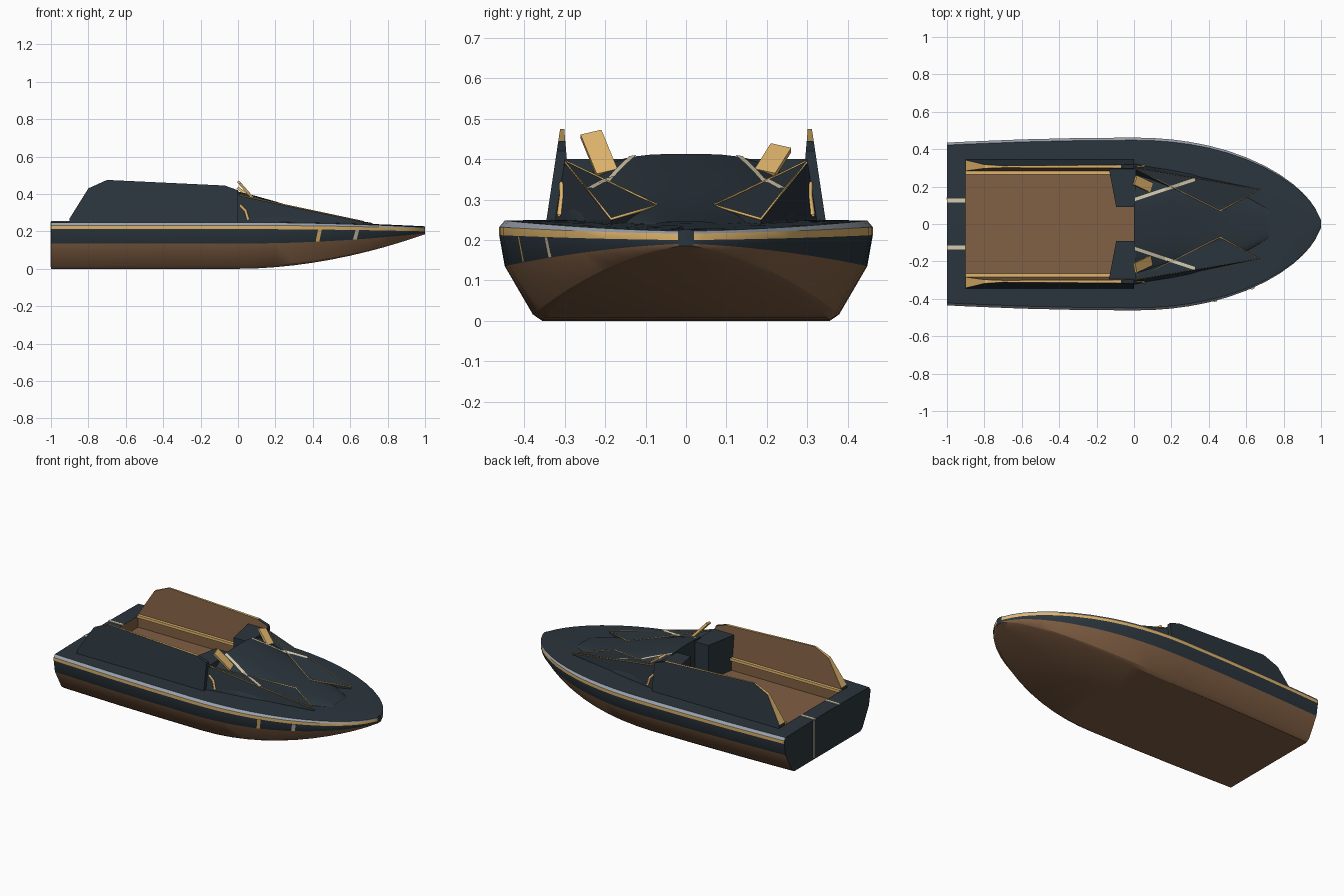
import bpy, bmesh
from mathutils import Vector, Matrix

cube = bpy.data.objects.get("Cube")
if cube:
    bpy.data.objects.remove(cube)


def material(name, r, g, b):
    m = bpy.data.materials.new(name)
    m.use_nodes = True
    m.diffuse_color = (r, g, b, 1)
    m.node_tree.nodes["Principled BSDF"].inputs["Base Color"].default_value = (r, g, b, 1)
    return m


NAVY = material("dark navy", .024, .036, .047)
BROWN = material("wood brown", .22, .115, .058)
GOLD = material("gold trim", .74, .46, .15)
GREY = material("pale grey", .32, .36, .42)
CREAM = material("cream", .68, .60, .43)


def build(name, verts, faces, mats, index=None, smooth=False, fix=True):
    """Mesh object from points and faces; index gives each face its colour."""
    me = bpy.data.meshes.new(name)
    me.from_pydata([tuple(v) for v in verts], [], faces)
    for m in mats:
        me.materials.append(m)
    if index:
        for p, i in zip(me.polygons, index):
            p.material_index = i
    if fix:
        bm = bmesh.new()
        bm.from_mesh(me)
        bmesh.ops.recalc_face_normals(bm, faces=bm.faces)
        bm.to_mesh(me)
        bm.free()
    ob = bpy.data.objects.new(name, me)
    bpy.context.collection.objects.link(ob)
    if smooth:
        bpy.ops.object.select_all(action='DESELECT')
        ob.select_set(True)
        bpy.context.view_layer.objects.active = ob
        bpy.ops.object.shade_smooth_by_angle(angle=.5)
    return ob


def box(name, lo, hi, mat):
    verts = [(x, y, z) for x in (lo[0], hi[0]) for y in (lo[1], hi[1]) for z in (lo[2], hi[2])]
    faces = [(0, 1, 3, 2), (4, 6, 7, 5), (0, 4, 5, 1), (2, 3, 7, 6), (0, 2, 6, 4), (1, 5, 7, 3)]
    return build(name, verts, faces, [mat])


def side_name(s):
    return "left" if s > 0 else "right"


# Hull lines
def half_width(x):
    if x <= 0:
        return .462 - .027 * x * x
    return max(.02, .462 * max(0, 1 - x ** 2.1) ** .62)


def section(x):
    f, w = max(0, x), half_width(x)
    keel = .185 * f ** 1.9
    deck = .248 - .026 * f * f
    return [(0, keel), (.77 * w, keel), (.82 * w, keel + .015 * (1 - f) + .001),
            (.97 * w, .135 + .055 * f * f), (w, .212 - .012 * f * f),
            (w, .232 - .016 * f * f), (.97 * w, deck),
            (min(.275, .6 * w), deck + .003), (0, deck + .005)]


# Hull: lofted half sections mirrored into rings, open above the cockpit
xs = [-1, -.9, -.6, -.3, 0, .1, .2, .3, .4, .5, .6, .7, .78, .85, .9, .94, .97, .99, 1]
band = [1, 1, 1, 0, 2, 3, 0, 0]
verts, faces, index = [], [], []
for x in xs:
    half = section(x)
    verts += [(x, y, z) for y, z in half] + [(x, -y, z) for y, z in half[-2:0:-1]]
n = 16
for i in range(len(xs) - 1):
    for j in range(n):
        k = j if j < 8 else 15 - j
        if k == 7 and -.95 < xs[i] < -.01:
            continue
        a, b = i * n + j, i * n + (j + 1) % n
        faces.append((a, b, b + n, a + n))
        index.append(band[k])
faces += [tuple(range(n)), tuple(range(len(verts) - n, len(verts)))]
index += [0, 0]
build("hull", verts, faces, [NAVY, BROWN, GOLD, GREY], index, smooth=True)

# Cockpit tub, faces turned inward
x0, x1, yt, zb, zt = -.9, 0, .276, .18, .252
tub = [(x, y, z) for z in (zb, zt) for x, y in ((x0, -yt), (x1, -yt), (x1, yt), (x0, yt))]
build("cockpit_tub", tub, [(0, 1, 2, 3)] + [(i, i + 4, (i + 1) % 4 + 4, (i + 1) % 4) for i in range(4)],
      [BROWN], fix=False)


# Fore cabin: arched sections that shrink towards the bow
cabin = [(0, .31, .413), (.1, .305, .388), (.2, .29, .36), (.3, .27, .33), (.4, .24, .303),
         (.5, .2, .28), (.6, .15, .263), (.72, .08, .245)]


def arch(x, y):
    for (xa, wa, za), (xb, wb, zb2) in zip(cabin, cabin[1:]):
        if xa <= x <= xb:
            t = (x - xa) / (xb - xa)
            w, z = wa + t * (wb - wa), za + t * (zb2 - za)
            return .235 + (z - .235) * max(0, 1 - abs(y / w) ** 3) ** .5
    return .25


m = 20
steps = [2 * j / m - 1 for j in range(m + 1)]
verts, faces = [], []
for x, w, z in cabin:
    for t in steps:
        u = t * (1.5 - .5 * t * t)
        verts.append((x, u * w, arch(x, u * w)))
r = m + 1
for i in range(len(cabin) - 1):
    faces += [(i * r + j, i * r + j + 1, i * r + r + j + 1, i * r + r + j) for j in range(m)]
faces.append(tuple(range(r)))
build("fore_cabin", verts, faces, [NAVY], smooth=True)


def rod(name, pts, radius, mat, closed=False):
    cu = bpy.data.curves.new(name, 'CURVE')
    cu.dimensions = '3D'
    cu.bevel_depth = radius
    cu.bevel_resolution = 1
    sp = cu.splines.new('POLY')
    sp.points.add(len(pts) - 1)
    for p, q in zip(sp.points, pts):
        p.co = (*q, 1)
    sp.use_cyclic_u = closed
    cu.materials.append(mat)
    bpy.context.collection.objects.link(bpy.data.objects.new(name, cu))


profile = [(-.9, .24), (-.9, .27), (-.8, .43), (-.7, .475), (-.07, .445), (0, .42), (0, .24)]
for s in (1, -1):
    side = side_name(s)
    # Tall leaning cockpit wall: navy outside, brown inside, gold rim
    verts = [(x, s * (.345 - .15 * (z - .25)), z) for x, z in profile]
    verts += [(x, s * (.282 + .085 * (z - .25)), z) for x, z in profile]
    faces = [tuple(range(7)), tuple(range(7, 14))]
    faces += [(i, (i + 1) % 7, (i + 1) % 7 + 7, i + 7) for i in range(7)]
    build(side + "_cockpit_wall", verts, faces, [NAVY, BROWN, GOLD], [0, 1, 0, 2, 2, 2, 0, 0, 0])
    ya, yb = sorted((s * .264, s * .284))
    box(side + "_cockpit_rail", (-.9, ya, .245), (-.1, yb, .262), GOLD)

    # Console beside the centre passage
    verts = [(x, s * y, z) for z in (.18, .40) for x, y in ((-.135, .3), (-.095, .09), (.01, .09), (.01, .3))]
    build(side + "_console", verts, [(0, 1, 2, 3), (4, 5, 6, 7)] +
          [(i, (i + 1) % 4, (i + 1) % 4 + 4, i + 4) for i in range(4)], [NAVY])

    # Angular fairing on the cabin shoulder with gold edges
    A, B, C = (0, s * .30, .395), (.46, s * .07, .285), (.67, s * .185, .252)
    bm = bmesh.new()
    for p in (A, B, C, (0, s * .325, .24), (0, s * .2, .24), (.46, s * .07, .23), (.67, s * .185, .23)):
        bm.verts.new(p)
    bmesh.ops.convex_hull(bm, input=bm.verts)
    me = bpy.data.meshes.new(side + "_fairing")
    bm.to_mesh(me)
    bm.free()
    me.materials.append(NAVY)
    bpy.context.collection.objects.link(bpy.data.objects.new(side + "_fairing", me))
    rod(side + "_fairing_trim", [A, B, C], .004, GOLD, closed=True)

    # Cream stripe laid over the cabin and fairing
    verts = []
    for i in range(9):
        x = .005 + .04 * i
        for d in (-.009, .009):
            y = .13 + x / 3 + d
            z = arch(x, y)
            if y > .3 - .5 * x:
                z = max(z, .395 - .2045 * x + .0692 * (y - .3))
            verts.append((x, s * y, z + .004))
    build(side + "_cabin_stripe", verts, [(2 * i, 2 * i + 1, 2 * i + 3, 2 * i + 2)[::-s] for i in range(8)],
          [CREAM], fix=False)

    # Tilted gold deflector at the front of the cockpit
    top = Vector((.005, s * .235, .462 if s < 0 else .428))
    foot = Vector((.09, s * .195, .365))
    axis = (top - foot).normalized()
    across = Vector((0, 1, 0)) - axis * axis.y
    across.normalize()
    frame = Matrix((across, axis, across.cross(axis))).transposed()
    verts = [(top + foot) / 2 + frame @ Vector((a * .027, b * (top - foot).length / 2, c * .007))
             for a in (-1, 1) for b in (-1, 1) for c in (-1, 1)]
    build(side + "_deflector", verts, [(0, 1, 3, 2), (4, 6, 7, 5), (0, 4, 5, 1), (2, 3, 7, 6),
                                       (0, 2, 6, 4), (1, 5, 7, 3)], [GOLD])

    # Curled gold accent on the cabin side and cream mark on the stern deck
    rod(side + "_side_accent", [(.01, s * .306, .34), (.04, s * .305, .31), (.055, s * .312, .26)],
        .008, GOLD)
    box(side + "_stern_stripe", (-1, s * .125 - .01, .249), (-.9, s * .125 + .01, .256), CREAM)

# Transom stripe
box("transom_stripe", (-1.002, .13, .01), (-.998, .142, .25), CREAM)

# Short marks on the right hull side
for name, x, mat in (("gold_hull_mark", .43, GOLD), ("cream_hull_mark", .63, CREAM)):
    verts = []
    for px in (x - .01, x + .01):
        ring = section(px)
        for (y, z), dx in zip(ring[3:5], (-.005, .008)):
            verts.append((px + dx, -y - .003, z))
    build(name, verts, [(0, 2, 3, 1)], [mat], fix=False)
